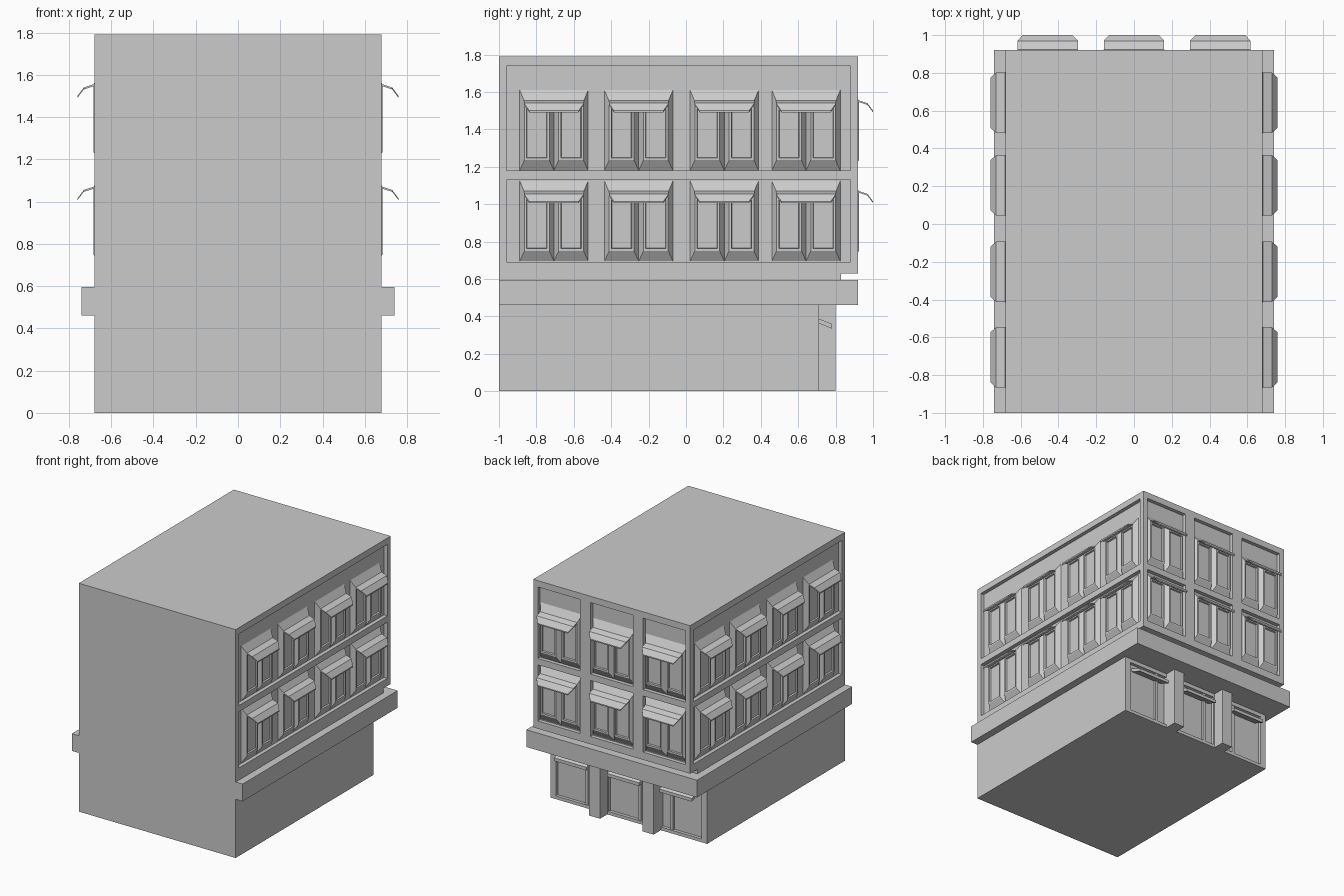
import bpy, bmesh

if "Cube" in bpy.data.objects:
    bpy.data.objects.remove(bpy.data.objects["Cube"])


def new_object(name, bm):
    bmesh.ops.recalc_face_normals(bm, faces=bm.faces)
    mesh = bpy.data.meshes.new(name)
    bm.to_mesh(mesh)
    bm.free()
    ob = bpy.data.objects.new(name, mesh)
    bpy.context.collection.objects.link(ob)
    return ob


def add_box(bm, x0, x1, y0, y1, z0, z1):
    vs = bmesh.ops.create_cube(bm, size=1)["verts"]
    for v in vs:
        v.co.x = x1 if v.co.x > 0 else x0
        v.co.y = y1 if v.co.y > 0 else y0
        v.co.z = z1 if v.co.z > 0 else z0


def boxes(name, *dims):
    bm = bmesh.new()
    for d in dims:
        add_box(bm, *d)
    return new_object(name, bm)


def loft(bm, rings):
    """Closed solid through matching rings of points."""
    rows = [[bm.verts.new(p) for p in r] for r in rings]
    for a, b in zip(rows, rows[1:]):
        n = len(a)
        for i in range(n):
            bm.faces.new((a[i], a[(i + 1) % n], b[(i + 1) % n], b[i]))
    bm.faces.new(rows[0])
    bm.faces.new(rows[-1])


def carve(ob, dims):
    cutter = boxes("cutter", *dims)
    cutter.hide_render = True
    mod = ob.modifiers.new("recesses", "BOOLEAN")
    mod.operation = "DIFFERENCE"
    mod.solver = "EXACT"
    mod.object = cutter
    bpy.context.view_layer.objects.active = ob
    bpy.ops.object.modifier_apply(modifier=mod.name)
    bpy.data.objects.remove(cutter)


W, BACK, DEPTH = 0.68, 0.92, 0.03
FLOORS = (0.695, 1.18)
PANELS = ((0.69, 1.13), (1.18, 1.74))
SIDE_BAYS = (-0.706, -0.253, 0.205, 0.642)
BACK_BAYS = (-0.457, 0, 0.457)

# Upper storeys with recessed panels on both sides and the back
upper = boxes("upper_storeys", (-W, W, -1, BACK, 0.63, 1.79))
cuts = []
for z0, z1 in PANELS:
    for s in (-1, 1):
        xs = sorted((s * (W - DEPTH), s * 0.9))
        cuts.append((*xs, -0.96, 0.88, z0, z1))
    for c in BACK_BAYS:
        cuts.append((c - 0.184, c + 0.184, BACK - DEPTH, 1.2, z0, z1))
carve(upper, cuts)

# Set-back course and projecting band between shops and upper floors
boxes("setback_course", (-W, W, -1, 0.83, 0.595, 0.63))
boxes("ledge_band", (-0.74, 0.74, -1, BACK, 0.46, 0.595))

# Ground floor with shopfront recesses
ground = boxes("ground_floor", (-W, W, -1, 0.71, 0, 0.46))
carve(ground, [(c - 0.175, c + 0.175, 0.685, 0.9, 0.025, 0.43) for c in BACK_BAYS])
boxes("shop_piers", *[(c - 0.047, c + 0.047, 0.70, 0.80, 0, 0.46) for c in (-0.232, 0.232)])
boxes("door_posts", *[(c - 0.012, c + 0.012, 0.68, 0.705, 0.025, 0.43) for c in (-0.37, -0.09, 0.37)])

# Small shop awnings
for c in BACK_BAYS:
    bm = bmesh.new()
    loft(bm, [[(x, 0.684, 0.398), (x, 0.78, 0.36), (x, 0.78, 0.335), (x, 0.684, 0.373)]
              for x in (c - 0.14, c + 0.14)])
    new_object("shop_awning", bm)

# Wall mappings: along wall, outward, up
WALLS = {
    "right": (lambda u, d, z: (W + d, u, z), SIDE_BAYS),
    "left": (lambda u, d, z: (-W - d, u, z), SIDE_BAYS),
    "back": (lambda u, d, z: (u, BACK + d, z), BACK_BAYS),
}


def pane(bm, place, u0, u1, z):
    def rect(i, j, top, d):
        return [place(u, d, h) for u, h in
                ((u0 + i, z + j), (u1 - i, z + j), (u1 - i, z + top), (u0 + i, z + top))]
    loft(bm, [rect(0, 0, 0.42, -DEPTH), rect(0.025, 0.055, 0.368, 0.004),
              rect(0.037, 0.067, 0.356, 0.004), rect(0.04, 0.07, 0.353, -0.008)])


# Sloped canopy profile: outward, height, half width
CANOPY = ((-DEPTH, 0.43, 0.183), (0.004, 0.375, 0.16), (0.05, 0.36, 0.16), (0.08, 0.32, 0.132))


def canopy(bm, place, c, z):
    t = 0.009
    loft(bm, [[place(c - w, d, z + h), place(c + w, d, z + h),
               place(c + w, d, z + h - t), place(c - w, d, z + h - t)]
              for d, h, w in CANOPY])


# Twin-pane windows and their canopies
for wall, (place, bays) in WALLS.items():
    for z in FLOORS:
        for c in bays:
            bm = bmesh.new()
            pane(bm, place, c - 0.183, c, z)
            pane(bm, place, c, c + 0.183, z)
            new_object(wall + "_window", bm)
            bm = bmesh.new()
            canopy(bm, place, c, z)
            new_object(wall + "_awning", bm)
